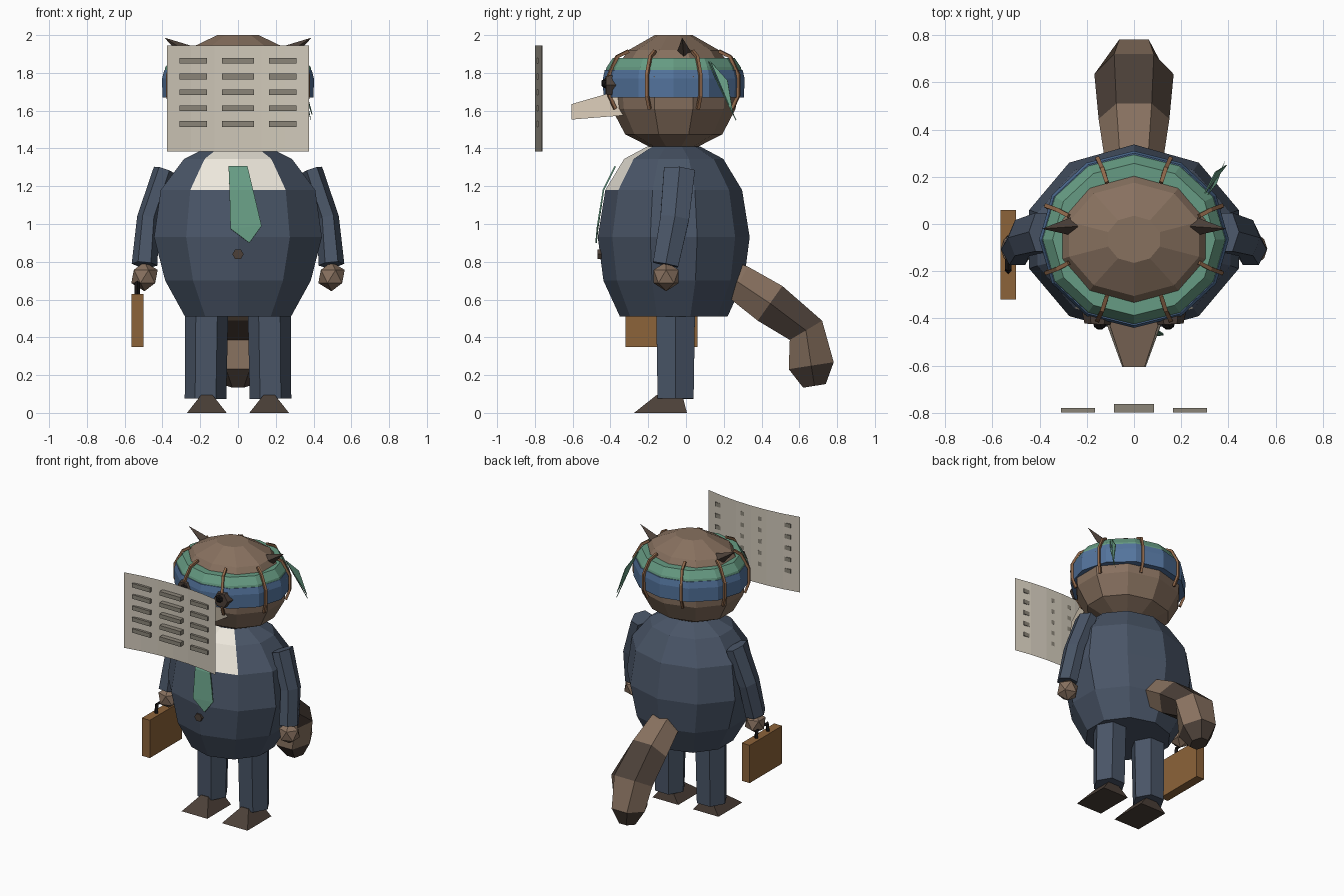
import bpy, bmesh, math
from mathutils import Vector, Matrix

if "Cube" in bpy.data.objects:
    bpy.data.objects.remove(bpy.data.objects["Cube"])

CY = -0.065  # depth of the body and head axis


def mat(name, hexa):
    m = bpy.data.materials.new(name)
    lin = [(int(hexa[i:i + 2], 16) / 255) ** 2.2 for i in (0, 2, 4)]
    m.diffuse_color = (*lin, 1)
    m.use_nodes = True
    m.node_tree.nodes["Principled BSDF"].inputs["Base Color"].default_value = m.diffuse_color
    return m


FUR, DARK = mat("fur", "86705f"), mat("dark_fur", "4d423b")
SUIT, SHIRT = mat("suit", "4b5667"), mat("shirt", "ece6da")
GREEN, BLUE = mat("green_cloth", "669a82"), mat("blue_cloth", "54739b")
TAN, ORANGE = mat("leather", "8b633c"), mat("strap", "8f684c")
CREAM, PAPER = mat("cream_fur", "d6c8b4"), mat("paper", "cfc7b8")
INK, BLACK = mat("print", "8a8478"), mat("black", "1c1a1a")


def finish(name, bm, mats):
    bmesh.ops.recalc_face_normals(bm, faces=bm.faces)
    me = bpy.data.meshes.new(name)
    bm.to_mesh(me)
    bm.free()
    for m in mats:
        me.materials.append(m)
    ob = bpy.data.objects.new(name, me)
    bpy.context.collection.objects.link(ob)
    return ob


def loft(name, rings, mats, pick=lambda band, side: 0):
    """Skin a list of point rings and cap both ends."""
    bm = bmesh.new()
    vs = [[bm.verts.new(p) for p in r] for r in rings]
    n = len(vs[0])
    for b in range(len(vs) - 1):
        for s in range(n):
            t = (s + 1) % n
            f = bm.faces.new((vs[b][s], vs[b][t], vs[b + 1][t], vs[b + 1][s]))
            f.material_index = pick(b, s)
    bm.faces.new(vs[0]).material_index = pick(0, n)
    bm.faces.new(vs[-1]).material_index = pick(len(vs) - 2, n)
    return finish(name, bm, mats)


def lathe(name, profile, sides, mats, pick=lambda b, s: 0):
    """Elliptical rings (z, rx, ry), first corner at the front."""
    ang = [2 * math.pi * i / sides for i in range(sides)]
    rings = [[(rx * math.sin(a), CY - ry * math.cos(a), z) for a in ang] for z, rx, ry in profile]
    return loft(name, rings, mats, pick)


def tube(name, path, radii, sides, mats, side_axis=(1, 0, 0), pick=lambda b, s: 0, phase=0.0):
    """Rings square to a path; radii are (along side_axis, across it)."""
    pts = [Vector(p) for p in path]
    rings = []
    for i, p in enumerate(pts):
        t = Vector()
        if i:
            t += (p - pts[i - 1]).normalized()
        if i < len(pts) - 1:
            t += (pts[i + 1] - p).normalized()
        t.normalize()
        u = Vector(side_axis)
        u = (u - t * u.dot(t)).normalized()
        w = t.cross(u)
        a, b = radii[i]
        angs = [phase + 2 * math.pi * k / sides for k in range(sides)]
        rings.append([p + u * a * math.cos(q) + w * b * math.sin(q) for q in angs])
    return loft(name, rings, mats, pick)


def box(name, x, y, z, m):
    ring = lambda h: [(x[0], y[0], h), (x[1], y[0], h), (x[1], y[1], h), (x[0], y[1], h)]
    return loft(name, [ring(z[0]), ring(z[1])], [m])


def ball(name, centre, r, m, sub=1):
    bm = bmesh.new()
    bmesh.ops.create_icosphere(bm, subdivisions=sub, radius=r, matrix=Matrix.Translation(centre))
    return finish(name, bm, [m])


def sheet(name, polys, m, thick=0.0):
    bm = bmesh.new()
    for poly in polys:
        bm.faces.new([bm.verts.new(p) for p in poly])
    bmesh.ops.remove_doubles(bm, verts=bm.verts, dist=1e-4)
    ob = finish(name, bm, [m])
    if thick:
        mod = ob.modifiers.new("thickness", "SOLIDIFY")
        mod.thickness, mod.offset = thick, 0
    return ob


# Jacket with the shirt as its upper front faces
lathe("jacket", [(.51, .295, .285), (.70, .405, .372), (.93, .467, .402), (1.18, .43, .362),
                 (1.345, .30, .262), (1.41, .16, .14)], 10, [SUIT, SHIRT],
      lambda b, s: int(b >= 3 and s in (0, 9)))

# Tie and button
t0, t1, t2 = [(-.05, -.375, 1.305), (.05, -.375, 1.305)], [(-.045, -.437, 1.18), (.08, -.437, 1.18)], \
    [(-.04, -.468, .975), (.125, -.468, .99)]
sheet("tie", [t0 + t1[::-1], t1 + t2[::-1], t2 + [(.06, -.476, .90)]], GREEN, .008)
tube("button", [(0, -.44, .84), (0, -.468, .84)], [(.03, .03)] * 2, 6, [DARK])

# Head
lathe("head", [(1.41, .16, .13), (1.475, .30, .257), (1.61, .375, .328), (1.78, .39, .338),
               (1.92, .29, .24), (2.0, .115, .10)], 10, [FUR])

# Wrapped head band with straps
lathe("blue_band", [(1.67, .40, .372), (1.77, .402, .375), (1.815, .39, .365)], 12, [BLUE])
lathe("green_band", [(1.805, .39, .362), (1.83, .385, .355), (1.88, .345, .322)], 12, [GREEN])
for i in range(8):
    a = math.radians(22.5 + 45 * i)
    pts = [(rx * math.sin(a), CY - ry * math.cos(a), z) for rx, ry, z in
           [(.378, .335, 1.61), (.402, .37, 1.68), (.402, .37, 1.79), (.35, .325, 1.885), (.30, .26, 1.915)]]
    tube("band_strap", pts, [(.012, .012)] * 5, 4, [ORANGE],
         (math.cos(a), math.sin(a), 0), phase=math.pi / 4)
sheet("band_ribbon_upper", [[(.30, .13, 1.86), (.345, .22, 1.76), (.392, .25, 1.58)]], GREEN, .005)
sheet("band_ribbon_lower", [[(.31, .12, 1.86), (.35, .17, 1.74), (.385, .265, 1.55)]], GREEN, .005)

# Muzzle with a brown bridge
muzzle = [[(-.15, -.33, 1.575), (.15, -.33, 1.575), (.135, -.33, 1.715), (-.135, -.33, 1.715)],
          [(-.05, -.605, 1.553), (.05, -.605, 1.553), (.045, -.605, 1.635), (-.045, -.605, 1.635)]]
loft("muzzle", muzzle, [CREAM, FUR], lambda b, s: int(s == 2))

# Sheet of newsprint held before the face, hollow side forwards
bow = lambda x: -.76 - .04 * (x / .375) ** 2
xs = [-.375 + .125 * i for i in range(7)]
sheet("newspaper", [[(a, bow(a), 1.385), (b, bow(b), 1.385), (b, bow(b), 1.945), (a, bow(a), 1.945)]
                    for a, b in zip(xs, xs[1:])], PAPER)
for x0, x1 in ((-.31, -.165), (-.085, .085), (.165, .31)):
    for row in range(5):
        z = 1.865 - .084 * row
        box("printed_bar", (x0, x1), (-.798, -.78 if x0 * x1 > 0 else -.762), (z - .015, z + .015), INK)

# Briefcase with handle
box("briefcase", (-.565, -.50), (-.32, .06), (.35, .63), TAN)
tube("briefcase_handle", [(-.533, -.20, .62), (-.533, -.19, .69), (-.533, -.07, .69), (-.533, -.06, .62)],
     [(.014, .014)] * 4, 4, [BLACK])

# Parts made on both sides
for s, side in ((1, "left"), (-1, "right")):
    tube(side + "_eye_patch", [(s * .15, -.33, 1.735), (s * .155, -.425, 1.735)],
         [(.08, .07), (.055, .055)], 6, [DARK])
    ball(side + "_eye", (s * .145, -.42, 1.745), .032, BLACK)
    tube(side + "_ear", [(s * .26, -.01, 1.905), (s * .387, -.02, 1.985)],
         [(.04, .042), (.001, .001)], 4, [DARK, CREAM], (0, 1, 0))
    tube(side + "_sleeve", [(s * .39, -.035, 1.285), (s * .475, -.06, 1.03), (s * .495, -.108, .785)],
         [(.058, .095), (.06, .088), (.068, .078)], 6, [SUIT])
    ball(side + "_hand", (s * .495, -.105, .722), .078, FUR)
    tube(side + "_trouser_leg", [(s * .165, -.055, .62), (s * .172, -.055, .075)],
         [(.115, .12), (.11, .11)], 6, [SUIT])
    foot = [[(s * .165 - w, y0, z), (s * .165 + w, y0, z), (s * .165 + w, y1, z), (s * .165 - w, y1, z)]
            for w, y0, y1, z in ((.105, -.275, .005, 0), (.03, -.155, -.02, .095))]
    loft(side + "_shoe", foot, [DARK])

# Striped tail
tube("tail", [(0, .20, .73), (0, .28, .69), (0, .445, .58), (0, .635, .437), (0, .663, .25), (0, .68, .143)],
     [(.11, .10), (.125, .112), (.15, .13), (.168, .115), (.125, .139), (.06, .07)],
     6, [FUR, DARK], pick=lambda b, s: int(b in (2, 4)))
